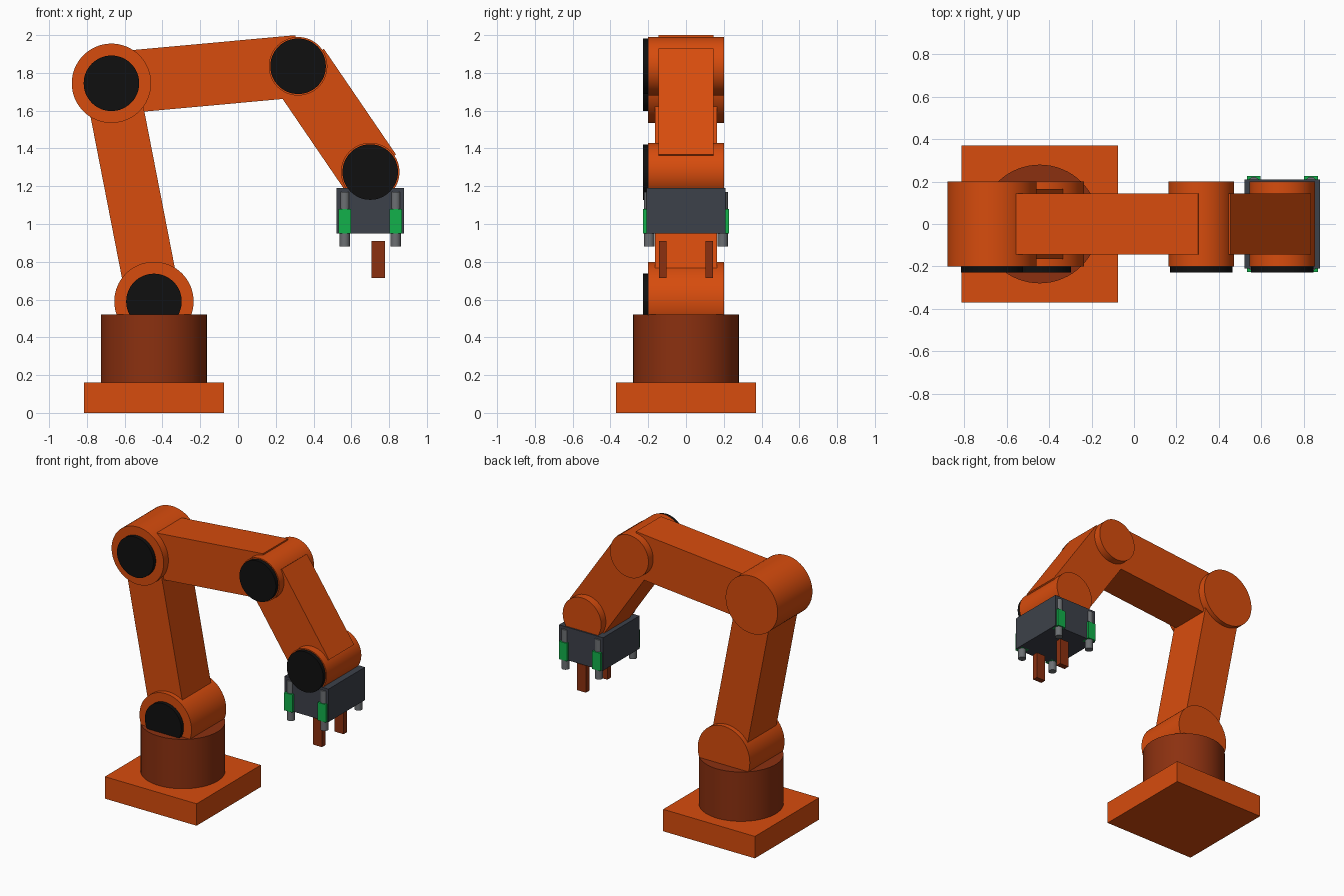
import bpy
import math
from mathutils import Vector

cube = bpy.data.objects.get("Cube")
if cube:
    bpy.data.objects.remove(cube, do_unlink=True)


def make_material(name, rgb):
    mat = bpy.data.materials.new(name)
    mat.use_nodes = True
    colour = (*rgb, 1)
    mat.diffuse_color = colour
    mat.node_tree.nodes["Principled BSDF"].inputs["Base Color"].default_value = colour
    return mat


orange = make_material("orange", (0.68, 0.072, 0.004))
brown = make_material("dark brown", (0.26, 0.03, 0.005))
black = make_material("black", (0.005, 0.005, 0.005))
slate = make_material("slate grey", (0.046, 0.053, 0.068))
steel = make_material("steel grey", (0.15, 0.16, 0.17))
green = make_material("green", (0.006, 0.44, 0.07))


def box(name, centre, size, mat, tilt=0):
    bpy.ops.mesh.primitive_cube_add(size=1, location=centre, rotation=(0, tilt, 0))
    ob = bpy.context.object
    ob.name = name
    ob.scale = size
    ob.data.materials.append(mat)
    return ob


def cylinder(name, centre, radius, depth, mat, along_y=False, sides=64):
    bpy.ops.mesh.primitive_cylinder_add(
        vertices=sides, radius=radius, depth=depth, location=centre,
        rotation=(math.pi / 2 if along_y else 0, 0, 0))
    ob = bpy.context.object
    ob.name = name
    ob.data.materials.append(mat)
    bpy.ops.object.shade_smooth_by_angle(angle=math.radians(35))
    return ob


def link(name, start, end, thickness, depth):
    """Box arm running between two joint centres in the xz plane."""
    a, b = Vector(start), Vector(end)
    d = b - a
    return box(name, (a + b) / 2, (thickness, depth, d.length), orange,
               math.atan2(d.x, d.z))


# Pivot centres
shoulder = (-0.445, 0, 0.59)
elbow = (-0.67, 0, 1.745)
forearm_joint = (0.318, 0, 1.835)
wrist = (0.70, 0, 1.275)

# Base plate and turret
box("base_plate", (-0.445, 0, 0.08), (0.74, 0.74, 0.16), orange)
cylinder("turret", (-0.445, 0, 0.34), 0.28, 0.36, brown)

# Joint drums with black caps on the front
for name, centre, radius in (("shoulder", shoulder, 0.21), ("elbow", elbow, 0.21),
                             ("forearm", forearm_joint, 0.155), ("wrist", wrist, 0.155)):
    cylinder(name + "_joint", centre, radius, 0.4, orange, True)
    cylinder(name + "_cap", (centre[0], -0.213, centre[2]), 0.147, 0.03, black, True)

# Arm links
link("upper_arm", shoulder, elbow, 0.285, 0.33)
link("middle_arm", elbow, forearm_joint, 0.33, 0.29)
link("lower_arm", forearm_joint, wrist, 0.33, 0.29)

# Gripper body, corner rods and green clamps
box("gripper_body", (0.70, 0, 1.07), (0.355, 0.42, 0.24), slate)
for sx, side in ((1, "left"), (-1, "right")):
    for sy, end in ((1, "back"), (-1, "front")):
        x, y = 0.70 + sx * 0.135, sy * 0.195
        cylinder(f"{end}_{side}_rod", (x, y, 1.025), 0.027, 0.29, steel, sides=32)
        box(f"{end}_{side}_clamp", (x, y, 1.015), (0.065, 0.065, 0.13), green)

# Gripper fingers
for sy, end in ((1, "back"), (-1, "front")):
    box(end + "_finger", (0.743, sy * 0.124, 0.813), (0.072, 0.04, 0.196), brown)
